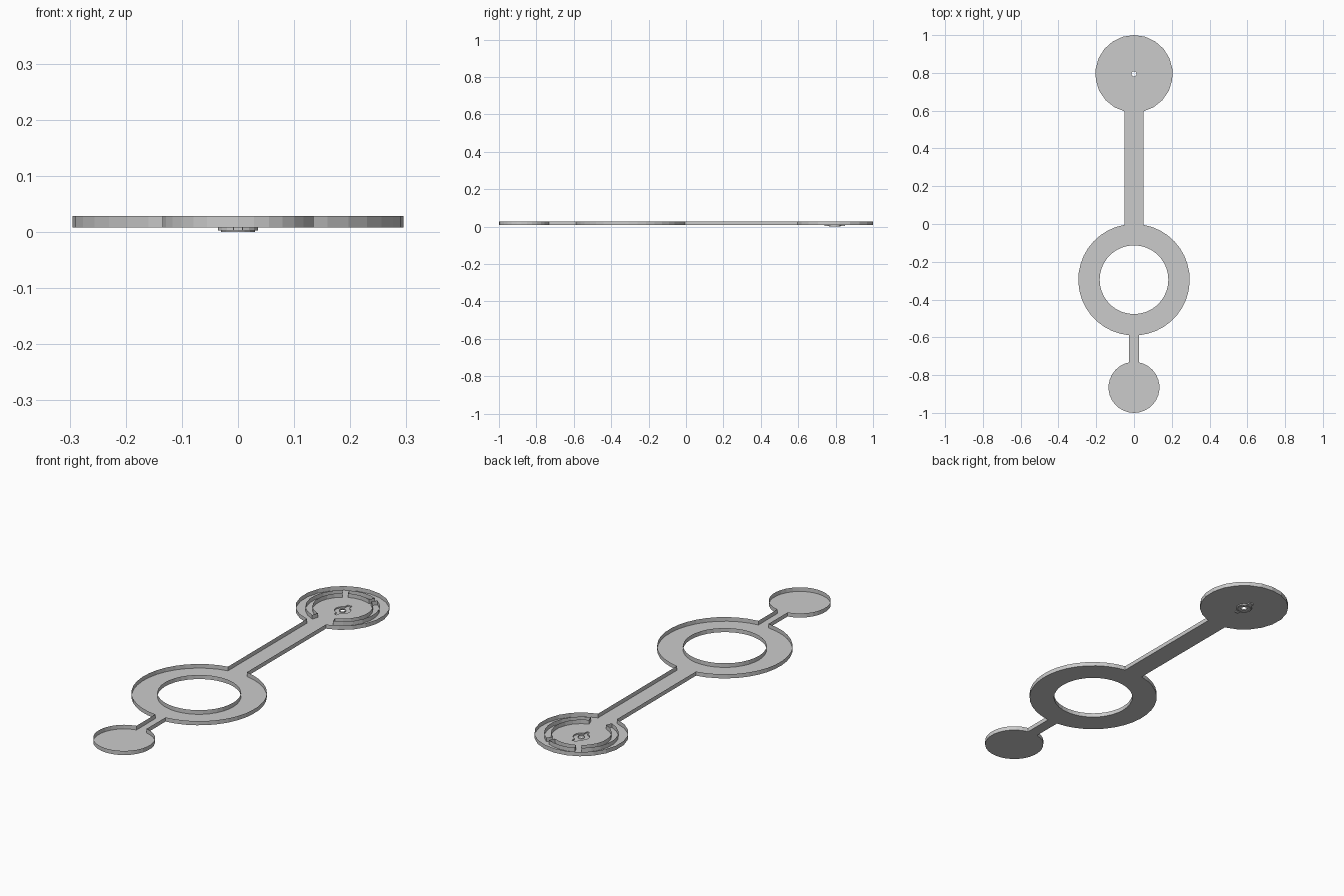
import bpy, bmesh
from math import sin, cos, asin, radians, degrees, pi

if "Cube" in bpy.data.objects:
    bpy.data.objects.remove(bpy.data.objects["Cube"])

FLOOR, RIM = 0.008, 0.028
DISC, RING, TIP = (0.795, 0.205), (-0.295, 0.295), (-0.865, 0.135)   # (centre y, radius)
SHAFT, NECK = 0.05, 0.027                                             # half widths


def arc(cy, r, a, b, n):
    """Points along an arc, angles in degrees."""
    return [(r * cos(radians(a + (b - a) * i / n)),
             cy + r * sin(radians(a + (b - a) * i / n))) for i in range(n + 1)]


def circle(cy, r, n):
    return arc(cy, r, 0, 360, n)[:-1]


def half_angle(width, part):
    return degrees(asin(width / part[1]))


def add_walls(bm, pts, z0, z1):
    """Closed vertical wall; returns its bottom edges."""
    lo = [bm.verts.new((x, y, z0)) for x, y in pts]
    hi = [bm.verts.new((x, y, z1)) for x, y in pts]
    for i in range(len(pts)):
        j = (i + 1) % len(pts)
        bm.faces.new((lo[i], lo[j], hi[j], hi[i]))
    return [bm.edges.get((lo[i], lo[(i + 1) % len(pts)])) for i in range(len(pts))]


def add_loop(bm, pts, z):
    v = [bm.verts.new((x, y, z)) for x, y in pts]
    return [bm.edges.new((v[i], v[(i + 1) % len(v)])) for i in range(len(v))]


def finish(bm, name):
    me = bpy.data.meshes.new(name)
    bm.to_mesh(me)
    bm.free()
    ob = bpy.data.objects.new(name, me)
    bpy.context.collection.objects.link(ob)
    return ob


# Outline of the whole hand, counter-clockwise
a = half_angle(SHAFT, DISC)
b = half_angle(SHAFT, RING)
c = half_angle(NECK, RING)
d = half_angle(NECK, TIP)
outline = (arc(*DISC, -90 + a, 270 - a, 20)
           + arc(*RING, 90 + b, 270 - c, 18)
           + arc(*TIP, 90 + d, 450 - d, 28)
           + arc(*RING, 270 + c, 450 - b, 18))

# Hub pocket outline: round with a small tab at each end
cy = DISC[0]
pocket = (arc(cy, 0.036, -75, 70, 8) + [(0.012, cy + 0.055), (-0.012, cy + 0.055)]
          + arc(cy, 0.036, 110, 255, 8) + [(-0.008, cy - 0.055), (0.008, cy - 0.055)])

# Open tray: floor with openings, outer rim and ring-hole rim
bm = bmesh.new()
edges = add_walls(bm, outline, FLOOR, RIM)
edges += add_walls(bm, circle(RING[0], 0.182, 36), FLOOR, RIM)
edges += add_loop(bm, pocket, FLOOR)
bmesh.ops.triangle_fill(bm, use_beauty=True, edges=edges, normal=(0, 0, 1))
finish(bm, "hand_tray")

# Sunken hub boss below the floor, with its bore
bm = bmesh.new()
edges = add_walls(bm, pocket, 0.002, FLOOR)
edges += add_walls(bm, circle(cy, 0.014, 12), 0.002, FLOOR)
bmesh.ops.triangle_fill(bm, use_beauty=True, edges=edges, normal=(0, 0, 1))
add_walls(bm, circle(cy, 0.03, 16), 0.0, 0.002)
finish(bm, "hub_boss")

# Broken inner collar: thin walls with notches and a gap facing the shaft
bm = bmesh.new()
for start, end, n in ((-70, 55, 8), (65, 115, 4), (125, 250, 8)):
    add_walls(bm, arc(cy, 0.162, start, end, n) + arc(cy, 0.132, end, start, n), FLOOR, RIM)
finish(bm, "hub_collar")
